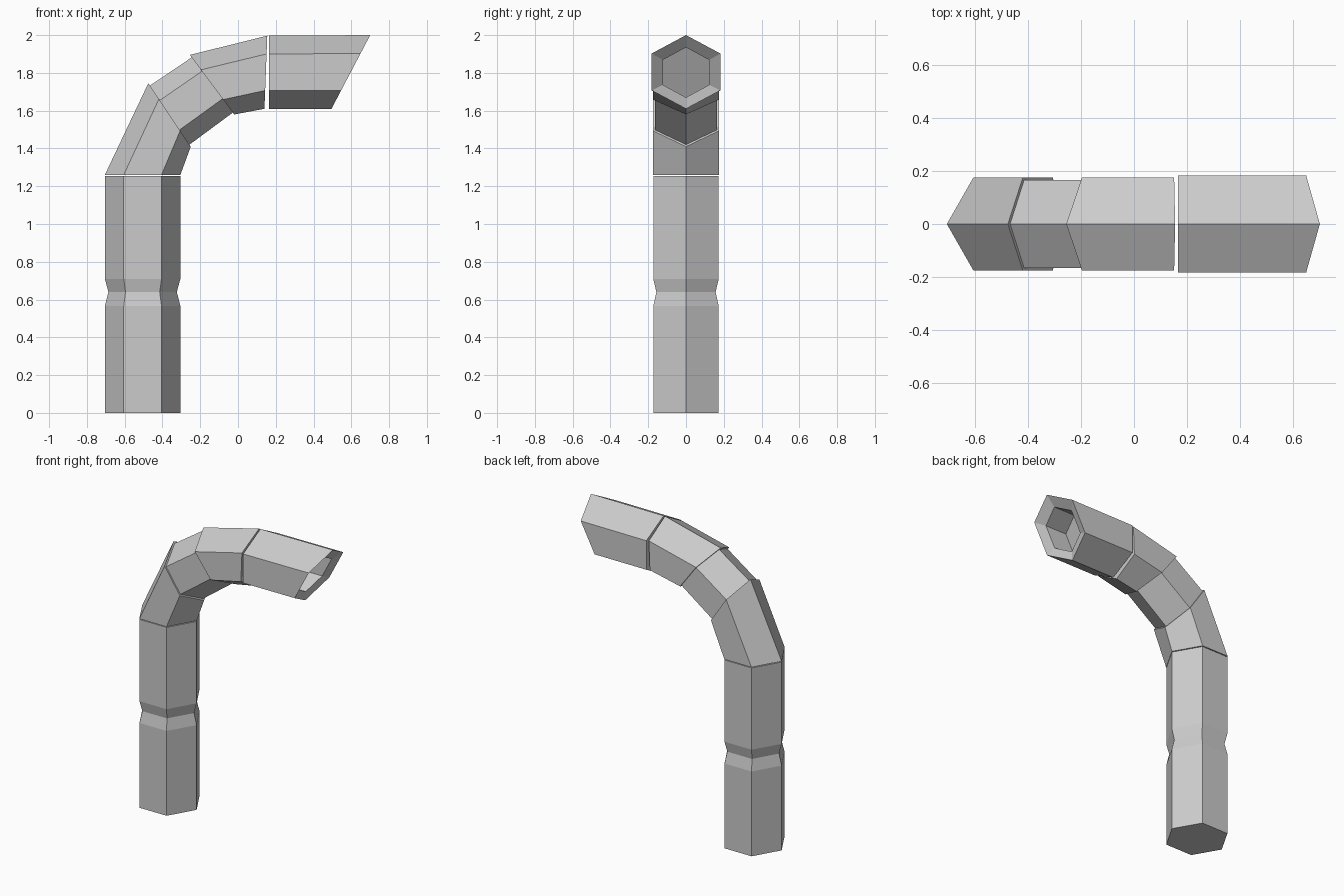
import bpy, bmesh

if "Cube" in bpy.data.objects:
    bpy.data.objects.remove(bpy.data.objects["Cube"])


def hex_ring(bm, outer, inner, w):
    """Hexagon spanned between an outer and an inner point in the XZ plane."""
    ring = []
    for t, y in ((0, 0), (.25, w), (.75, w), (1, 0), (.75, -w), (.25, -w)):
        x = outer[0] + (inner[0] - outer[0]) * t
        z = outer[1] + (inner[1] - outer[1]) * t
        ring.append(bm.verts.new((x, y, z)))
    return ring


def hex_tube(name, sections):
    """Loft hexagons through the sections and cap both ends."""
    bm = bmesh.new()
    rings = [hex_ring(bm, *s) for s in sections]
    for a, b in zip(rings, rings[1:]):
        for i in range(6):
            j = (i + 1) % 6
            bm.faces.new((a[i], a[j], b[j], b[i]))
    bm.faces.new(rings[0])
    bm.faces.new(rings[-1])
    bmesh.ops.recalc_face_normals(bm, faces=bm.faces)
    mesh = bpy.data.meshes.new(name)
    bm.to_mesh(mesh)
    bm.free()
    obj = bpy.data.objects.new(name, mesh)
    bpy.context.collection.objects.link(obj)
    return obj


# Upright post with a pinched groove
hex_tube("post", [((-.505 - r, z), (-.505 + r, z), r * .866) for z, r in
                  ((0, .2), (.565, .2), (.64, .181), (.71, .2), (1.255, .2))])

# Three bend segments, the middle one slightly thinner
hex_tube("lower_bend", [((-.705, 1.26), (-.305, 1.26), .175),
                        ((-.475, 1.745), (-.25, 1.41), .175)])
hex_tube("middle_bend", [((-.467, 1.732), (-.257, 1.42), .165),
                         ((-.245, 1.882), (-.027, 1.59), .165)])
hex_tube("upper_bend", [((-.255, 1.895), (-.02, 1.58), .175),
                        ((.155, 1.997), (.14, 1.61), .175)])

# Slant-cut nozzle with a bevelled rim and a recessed bore
hex_tube("nozzle", [((.165, 1.997), (.165, 1.61), .182),
                    ((.70, 2.0), (.495, 1.61), .182),
                    ((.64, 1.935), (.50, 1.67), .122),
                    ((.48, 1.935), (.34, 1.67), .122)])
